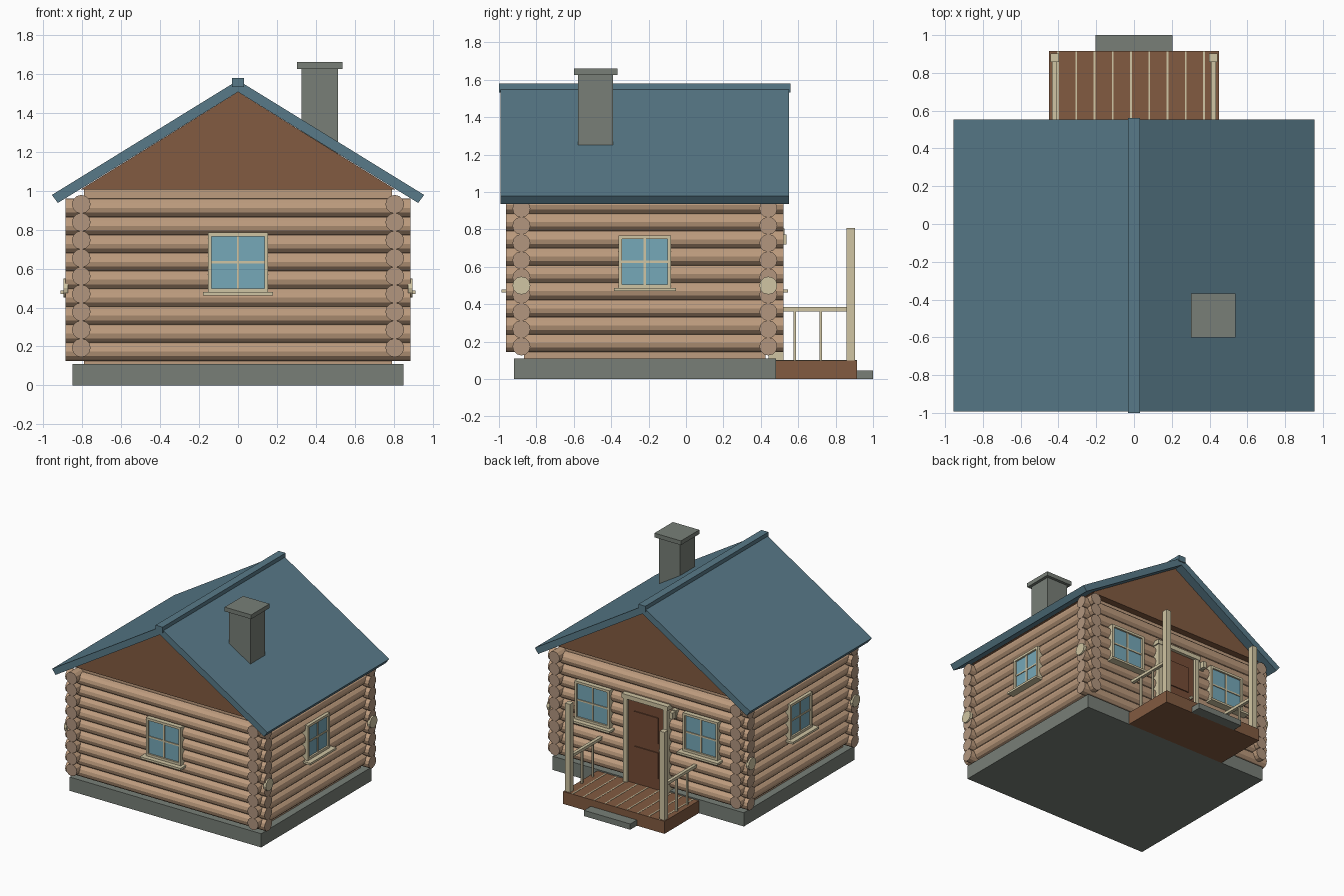
import bpy
import bmesh
import math
from mathutils import Matrix, Vector

cube = bpy.data.objects.get("Cube")
if cube:
    bpy.data.objects.remove(cube)


def material(name, r, g, b):
    lin = [((c / 255 + 0.055) / 1.055) ** 2.4 for c in (r, g, b)] + [1]
    m = bpy.data.materials.new(name)
    m.use_nodes = True
    m.diffuse_color = lin
    m.node_tree.nodes["Principled BSDF"].inputs["Base Color"].default_value = lin
    return m


LOG = material("log wood", 190, 156, 126)
LOG_END = material("log end wood", 178, 150, 127)
BROWN = material("brown boards", 130, 91, 65)
DOOR = material("door wood", 118, 76, 54)
STONE = material("grey stone", 120, 127, 119)
ROOF = material("blue roof", 88, 122, 137)
TRIM = material("cream trim", 208, 197, 163)
GLASS = material("window glass", 118, 168, 184)

MID_Y = -0.22          # centre of the house along y
LOG_R = 0.048
STEP = 0.0922          # vertical spacing of the logs


def finish(name, bm, *mats):
    bmesh.ops.recalc_face_normals(bm, faces=bm.faces)
    me = bpy.data.meshes.new(name)
    bm.to_mesh(me)
    bm.free()
    for m in mats:
        me.materials.append(m)
    ob = bpy.data.objects.new(name, me)
    bpy.context.collection.objects.link(ob)
    return ob


def add_box(bm, x, y, z, matrix=Matrix()):
    """Box from (low, high) ranges."""
    size = Matrix.Diagonal((x[1] - x[0], y[1] - y[0], z[1] - z[0], 1))
    centre = Matrix.Translation((sum(x) / 2, sum(y) / 2, sum(z) / 2))
    bmesh.ops.create_cube(bm, size=1, matrix=matrix @ centre @ size)


def box(name, mat, x, y, z, matrix=Matrix()):
    bm = bmesh.new()
    add_box(bm, x, y, z, matrix)
    return finish(name, bm, mat)


def prism(name, mat, profile, y0, y1):
    """Extrude an xz outline along y."""
    bm = bmesh.new()
    face = bm.faces.new([bm.verts.new((x, y0, z)) for x, z in profile])
    out = bmesh.ops.extrude_face_region(bm, geom=[face])["geom"]
    verts = [v for v in out if isinstance(v, bmesh.types.BMVert)]
    bmesh.ops.translate(bm, verts=verts, vec=(0, y1 - y0, 0))
    return finish(name, bm, mat)


def add_rod(bm, centre, length, axis, radius=LOG_R):
    turn = Vector((0, 0, 1)).rotation_difference(Vector(axis)).to_matrix().to_4x4()
    bmesh.ops.create_cone(bm, cap_ends=True, segments=12, radius1=radius, radius2=radius,
                          depth=length, matrix=Matrix.Translation(centre) @ turn)


def finish_logs(name, bm):
    for f in bm.faces:
        f.material_index = 1 if len(f.verts) > 4 else 0
    return finish(name, bm, LOG, LOG_END)


# Foundation and inner wall
box("foundation", STONE, (-0.85, 0.85), (MID_Y - 0.7, MID_Y + 0.7), (0, 0.11))
box("wall_core", LOG, (-0.79, 0.79), (MID_Y - 0.645, MID_Y + 0.645), (0.1, 1.005))

# Interlocking log walls
for side, word in ((-1, "front"), (1, "back")):
    bm = bmesh.new()
    for i in range(9):
        add_rod(bm, (0, MID_Y + side * 0.66, 0.174 + i * STEP), 1.77, (1, 0, 0))
    finish_logs(word + "_logs", bm)
for side, word in ((-1, "right"), (1, "left")):
    bm = bmesh.new()
    for i in range(9):
        add_rod(bm, (side * 0.805, MID_Y, 0.193 + i * STEP), 1.485, (0, 1, 0))
    finish_logs(word + "_logs", bm)

# Pale round caps on the corner ends
bm = bmesh.new()
for sx in (-1, 1):
    for sy in (-1, 1):
        add_rod(bm, (sx * 0.885, MID_Y + sy * 0.66, 0.5), 0.024, (1, 0, 0))
finish("corner_caps", bm, TRIM)

# Gable and roof
APEX, SLOPE = 1.507, 0.616
prism("gable", BROWN, [(-0.81, 1.005), (0.81, 1.005), (0, APEX)], MID_Y - 0.7, MID_Y + 0.7)
for side, word in ((-1, "right"), (1, "left")):
    outline = [(0, APEX), (0.925, APEX - SLOPE * 0.925),
               (0.956, APEX + 0.06 - SLOPE * 0.956), (0, APEX + 0.06)]
    prism(word + "_roof", ROOF, [(side * x, z) for x, z in outline],
          MID_Y - 0.772, MID_Y + 0.772)
box("ridge_cap", ROOF, (-0.031, 0.031), (MID_Y - 0.78, MID_Y + 0.78), (1.532, 1.579))

# Chimney
box("chimney", STONE, (0.327, 0.514), (-0.578, -0.39), (1.1, 1.63))
box("chimney_cap", STONE, (0.302, 0.537), (-0.6, -0.367), (1.626, 1.66))


# Windows: local x runs along the wall, local -y points outward from the log centres
def window(name, origin, angle, half, z0, z1):
    m = Matrix.Translation(origin) @ Matrix.Rotation(angle, 4, "Z")
    w, zc = 0.019, (z0 + z1) / 2
    bm = bmesh.new()
    for s in (-1, 1):
        add_box(bm, sorted((s * half, s * (half - w))), (-0.068, 0), (z0, z1), m)
    for low in (z0, z1 - w):
        add_box(bm, (w - half, half - w), (-0.068, 0), (low, low + w), m)
    add_box(bm, (-0.006, 0.006), (-0.06, 0), (z0 + w, z1 - w), m)
    add_box(bm, (w - half, half - w), (-0.06, 0), (zc - 0.006, zc + 0.006), m)
    add_box(bm, (-half - 0.026, half + 0.026), (-0.106, 0), (z0 - 0.017, z0), m)
    finish(name + "_frame", bm, TRIM)
    box(name + "_glass", GLASS, (w - half, half - w), (-0.054, -0.046), (z0 + w, z1 - w), m)


BACK_Y = MID_Y + 0.66
window("front_window", (0, MID_Y - 0.66, 0), 0, 0.155, 0.479, 0.785)
window("left_window", (0.805, MID_Y, 0), math.pi / 2, 0.14, 0.487, 0.767)
window("right_window", (-0.805, MID_Y, 0), -math.pi / 2, 0.14, 0.487, 0.767)
for side, word in ((-1, "right"), (1, "left")):
    window("back_" + word + "_window", (side * 0.48, BACK_Y, 0), math.pi, 0.155, 0.479, 0.785)

# Door with casing, raised panels and knob
box("door", DOOR, (-0.16, 0.16), (BACK_Y, 0.5), (0.1, 0.77))
bm = bmesh.new()
for s in (-1, 1):
    add_box(bm, sorted((s * 0.16, s * 0.195)), (BACK_Y, 0.522), (0.1, 0.77))
add_box(bm, (-0.205, 0.205), (BACK_Y, 0.526), (0.77, 0.805))
finish("door_casing", bm, TRIM)
bm = bmesh.new()
for low, high in ((0.19, 0.4), (0.47, 0.68)):
    add_box(bm, (-0.105, 0.105), (0.5, 0.508), (low, high))
finish("door_panels", bm, DOOR)
bm = bmesh.new()
add_rod(bm, (-0.13, 0.508, 0.43), 0.02, (0, 1, 0), 0.012)
finish("door_knob", bm, TRIM)

# Wall lamp beside the door
bm = bmesh.new()
add_box(bm, (-0.262, -0.222), (BACK_Y, 0.5), (0.715, 0.78))
add_box(bm, (-0.257, -0.227), (0.5, 0.536), (0.72, 0.772))
finish("wall_lamp", bm, TRIM)

# Porch deck with pale seams, and step
box("porch_deck", BROWN, (-0.45, 0.45), (0.48, 0.915), (0, 0.1))
bm = bmesh.new()
for k in range(-4, 5):
    x = k * 0.0966 - 0.016
    add_box(bm, (x - 0.005, x + 0.005), (0.482, 0.913), (0.098, 0.102))
finish("deck_seams", bm, TRIM)
box("porch_step", STONE, (-0.205, 0.205), (0.91, 1), (0, 0.046))

# Porch posts and railings
for side, word in ((-1, "right"), (1, "left")):
    x = side * 0.42
    box(word + "_post", TRIM, (x - 0.022, x + 0.022), (0.857, 0.903), (0.1, 0.807))
    bm = bmesh.new()
    add_box(bm, (x - 0.013, x + 0.013), (0.48, 0.86), (0.362, 0.385))
    for y in (0.582, 0.72):
        add_box(bm, (x - 0.007, x + 0.007), (y - 0.007, y + 0.007), (0.1, 0.365))
    finish(word + "_railing", bm, TRIM)
